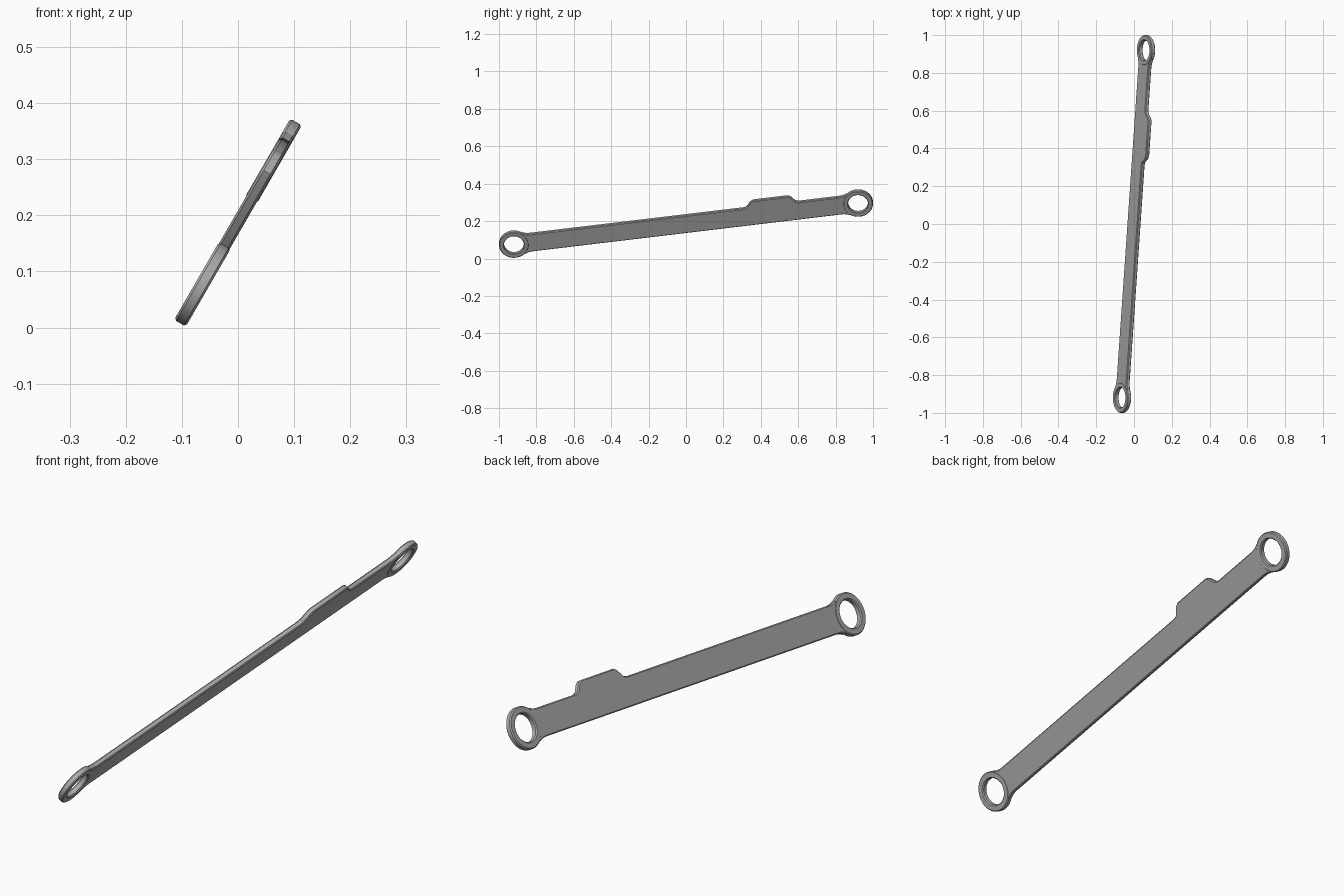
import bpy, bmesh
from math import sin, cos, radians, pi, tau
from mathutils import Matrix, Vector

cube = bpy.data.objects.get("Cube")
if cube:
    bpy.data.objects.remove(cube)

# Single metal colour
metal = bpy.data.materials.new("grey metal")
metal.use_nodes = True
grey = (0.42, 0.42, 0.42, 1)
metal.diffuse_color = grey
metal.node_tree.nodes["Principled BSDF"].inputs["Base Color"].default_value = grey

# Frame of the tilted link: length, width and thickness directions
up = Vector((0.5, 0, 0.866)).normalized()
back = Vector((0, 1, 0))
tilt = radians(7.86)
length = back * cos(tilt) + up * sin(tilt)
width = up * cos(tilt) - back * sin(tilt)
frame = Matrix((length, width, length.cross(width))).transposed().to_4x4()
frame.translation = (0, 0, 0.187)

HALF = 0.9285      # centre of each eye along the link
EDGE = 0.054       # half width of the bar
CHAMFER = 0.004


def add_object(name, bm):
    bmesh.ops.recalc_face_normals(bm, faces=bm.faces)
    mesh = bpy.data.meshes.new(name)
    bm.to_mesh(mesh)
    bm.free()
    mesh.materials.append(metal)
    obj = bpy.data.objects.new(name, mesh)
    bpy.context.collection.objects.link(obj)
    obj.matrix_world = frame
    return obj


def smooth(obj):
    bpy.ops.object.select_all(action='DESELECT')
    obj.select_set(True)
    bpy.context.view_layer.objects.active = obj
    bpy.ops.object.shade_smooth_by_angle(angle=radians(30))


# Chamfered ring at each end
def make_eye(name, centre, outer=0.08, inner=0.053, half=0.012, c=CHAMFER, n=64):
    section = [(inner, half - c), (inner + c, half), (outer - c, half), (outer, half - c)]
    section += [(r, -z) for r, z in reversed(section)]
    bm = bmesh.new()
    loops = [[bm.verts.new((centre + r * cos(tau * i / n), r * sin(tau * i / n), z))
              for r, z in section] for i in range(n)]
    for i in range(n):
        a, b = loops[i], loops[(i + 1) % n]
        for j in range(len(section)):
            k = (j + 1) % len(section)
            bm.faces.new((a[j], b[j], b[k], a[k]))
    smooth(add_object(name, bm))


make_eye("front_eye", -HALF)
make_eye("back_eye", HALF)

# Bar outline: flared fillets into the eyes, concave ends, raised tab on top
flare = [(0.044, 0.064), (0.058, 0.062), (0.070, 0.057), (0.088, EDGE)]
tab = [(0.32, EDGE), (0.335, 0.058), (0.358, 0.086), (0.374, 0.095),
       (0.562, 0.095), (0.576, 0.088), (0.596, 0.062), (0.612, EDGE)]
arc = [(0.066 * cos(a), 0.066 * sin(a))
       for a in (radians(54 - 13.5 * i) for i in range(9))]
top = [(x - HALF, y) for x, y in flare] + tab + [(HALF - x, y) for x, y in reversed(flare)]
right_end = [(HALF - x, y) for x, y in arc]
bottom = [(HALF - x, -y) for x, y in flare] + [(x - HALF, -y) for x, y in reversed(flare)]
left_end = [(x - HALF, y) for x, y in reversed(arc)]

bm = bmesh.new()
base = bm.faces.new([bm.verts.new((x, y, -0.0108)) for x, y in top + right_end + bottom + left_end])
extruded = bmesh.ops.extrude_face_region(bm, geom=[base])
bmesh.ops.translate(bm, vec=(0, 0, 0.0216),
                    verts=[v for v in extruded["geom"] if isinstance(v, bmesh.types.BMVert)])
bar = add_object("link_bar", bm)
smooth(bar)
bevel = bar.modifiers.new("edge_chamfer", 'BEVEL')
bevel.width = CHAMFER
bevel.segments = 1
bevel.limit_method = 'ANGLE'
bevel.angle_limit = radians(60)
